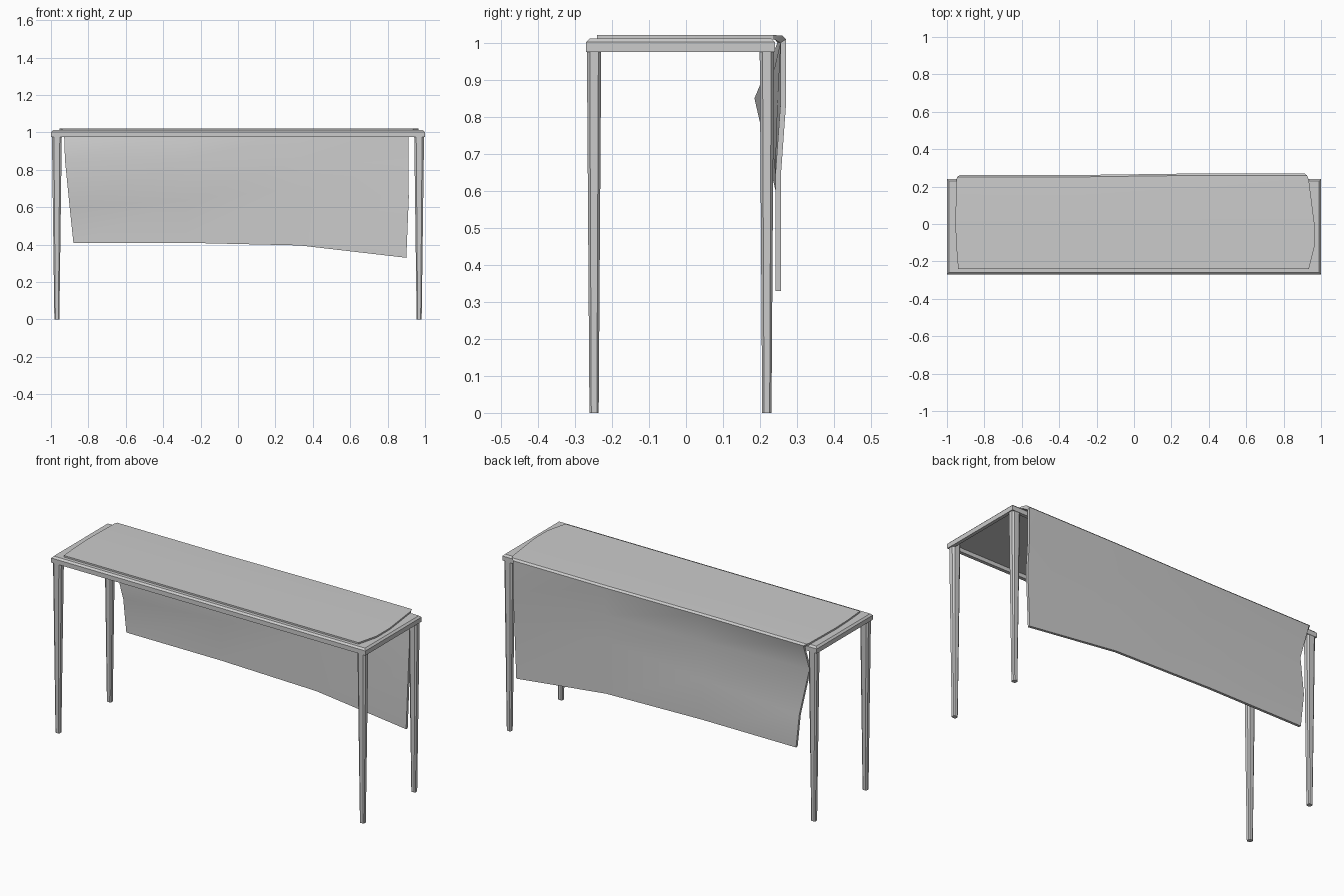
import bpy, bmesh

if "Cube" in bpy.data.objects:
    bpy.data.objects.remove(bpy.data.objects["Cube"])

def finish(name, bm, smooth=False):
    bmesh.ops.recalc_face_normals(bm, faces=bm.faces[:])
    me = bpy.data.meshes.new(name)
    bm.to_mesh(me)
    bm.free()
    ob = bpy.data.objects.new(name, me)
    bpy.context.collection.objects.link(ob)
    if smooth:
        bpy.ops.object.select_all(action='DESELECT')
        ob.select_set(True)
        bpy.context.view_layer.objects.active = ob
        bpy.ops.object.shade_smooth_by_angle(angle=0.5)
    return ob

def loft(bm, rings, caps=True):
    rows = [[bm.verts.new(p) for p in r] for r in rings]
    n = len(rows[0])
    for a, b in zip(rows, rows[1:]):
        for i in range(n):
            j = (i + 1) % n
            bm.faces.new((a[i], a[j], b[j], b[i]))
    if caps:
        bm.faces.new(rows[0])
        bm.faces.new(rows[-1])
    return rows

# tabletop: chamfered slab with a recessed underside
CY = -0.015
def rect(hx, hy, z):
    return [(-hx, CY - hy, z), (hx, CY - hy, z), (hx, CY + hy, z), (-hx, CY + hy, z)]

bm = bmesh.new()
loft(bm, [rect(0.98, 0.235, 0.998), rect(0.98, 0.235, 0.976), rect(1.0, 0.255, 0.976),
          rect(1.0, 0.255, 1.002), rect(0.99, 0.245, 1.012)])
finish("tabletop", bm)

# tapered legs with chamfered corners
def chamfered(x0, x1, y0, y1, z, c=0.2):
    dx, dy = (x1 - x0) * c, (y1 - y0) * c
    return [(x0 + dx, y0, z), (x1 - dx, y0, z), (x1, y0 + dy, z), (x1, y1 - dy, z),
            (x1 - dx, y1, z), (x0 + dx, y1, z), (x0, y1 - dy, z), (x0, y0 + dy, z)]

for side, sx in (("left", -1), ("right", 1)):
    for end, sy in (("front", -1), ("back", 1)):
        def ring(xa, xb, ya, yb, z):
            xs = sorted((sx * xa, sx * xb))
            ys = sorted((CY + sy * ya, CY + sy * yb))
            return chamfered(*xs, *ys, z)
        bm = bmesh.new()
        loft(bm, [ring(0.955, 0.982, 0.221, 0.246, 0), ring(0.942, 0.995, 0.214, 0.253, 0.998)])
        finish(f"{end}_{side}_leg", bm)

# cloth runner: flat on the top, folded over the back edge and hanging down
# rows running from the front edge over the top: left x, right x, y, z
top_rows = [(-0.94, 0.935, -0.24, 1.021), (-0.95, 0.965, -0.12, 1.021),
            (-0.955, 0.965, 0.0, 1.021), (-0.95, 0.935, 0.235, 1.021)]
# hanging rows: left x, right x, then y and z for each of the four columns
drop_rows = [
    (-0.93, 0.912, (0.262, 0.262, 0.27, 0.27), (1.01,) * 4),
    (-0.925, 0.912, (0.20, 0.235, 0.262, 0.27), (0.85, 0.85, 0.85, 0.83)),
    (-0.90, 0.913, (0.257,) * 4, (0.60, 0.64, 0.70, 0.65)),
    (-0.88, 0.90, (0.257,) * 4, (0.41, 0.41, 0.396, 0.33)),
]
bm = bmesh.new()
columns = []
for k in range(4):
    def col_x(a, b):
        return (a, -0.28, 0.33, b)[k]
    outer = [(col_x(a, b), y, z) for a, b, y, z in top_rows]
    inner = [(x, y, z - 0.012) for x, y, z in outer]
    # rounded fold at the back edge
    a, b, y, z = top_rows[-1]
    outer.append((col_x(-0.945, 0.925), drop_rows[0][2][k] - 0.010, 1.02))
    inner.append((col_x(-0.945, 0.925), 0.242, 1.008))
    for a, b, ys, zs in drop_rows:
        x = col_x(a, b)
        outer.append((x, ys[k], zs[k]))
        inner.append((x, ys[k] - 0.015, min(zs[k], 1.0)))
    columns.append(outer + inner[::-1])
rows = loft(bm, columns, caps=False)
# end strips
n = len(rows[0])
for r in (rows[0], rows[-1]):
    for i in range(n // 2 - 1):
        bm.faces.new((r[i], r[i + 1], r[n - 2 - i], r[n - 1 - i]))
finish("cloth_runner", bm, smooth=True)
